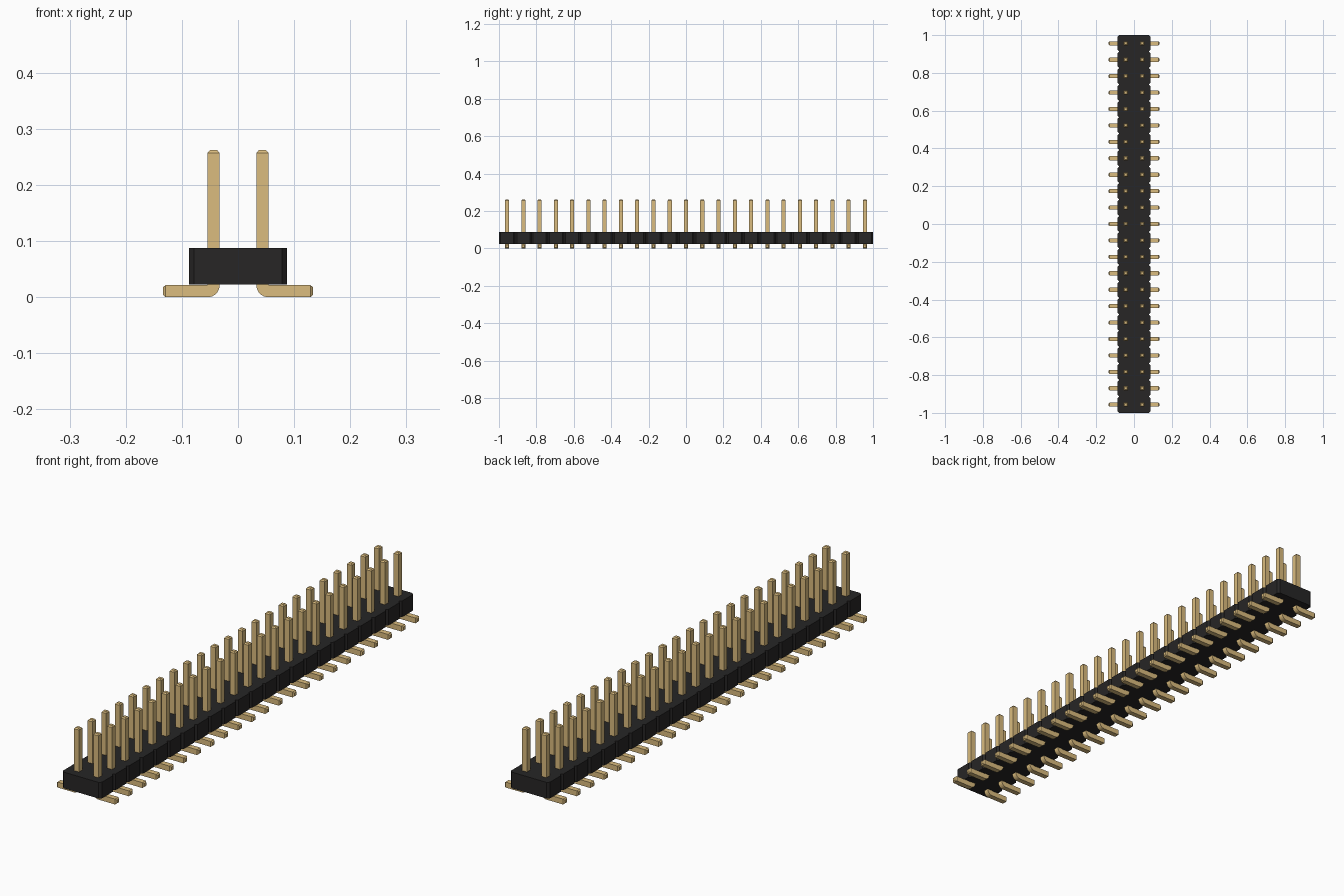
import bpy, bmesh, math
from mathutils import Vector

cube = bpy.data.objects.get("Cube")
if cube:
    bpy.data.objects.remove(cube, do_unlink=True)

COUNT = 23                 # pins per row
PITCH = 2.0 / COUNT
W = PITCH / 4              # pin thickness
CUT = PITCH / 10           # housing corner chamfer
TIP = 0.005                # pin tip chamfer
BODY_Z0, BODY_Z1 = 0.023, 0.088
PIN_TOP, FOOT_END = 0.262, 0.134


def material(name, colour):
    m = bpy.data.materials.new(name)
    m.use_nodes = True
    m.diffuse_color = colour
    m.node_tree.nodes["Principled BSDF"].inputs["Base Color"].default_value = colour
    return m


black = material("black plastic", (0.020, 0.019, 0.019, 1))
gold = material("gold metal", (0.708, 0.504, 0.210, 1))


def prism(outline, direction):
    """Solid made by extruding a closed outline along a direction."""
    bm = bmesh.new()
    face = bm.faces.new([bm.verts.new(p) for p in outline])
    new = bmesh.ops.extrude_face_region(bm, geom=[face])["geom"]
    bmesh.ops.translate(bm, vec=direction,
                        verts=[v for v in new if isinstance(v, bmesh.types.BMVert)])
    bmesh.ops.recalc_face_normals(bm, faces=bm.faces)
    return bm


def to_mesh(bm, name, mat):
    mesh = bpy.data.meshes.new(name)
    bm.to_mesh(mesh)
    bm.free()
    mesh.materials.append(mat)
    return mesh


def place(name, mesh, location=(0, 0, 0)):
    ob = bpy.data.objects.new(name, mesh)
    ob.location = location
    bpy.context.collection.objects.link(ob)
    return ob


# Housing: one chamfered block per pin pair, joined into a notched outline
side = []
for i in range(COUNT):
    y0 = -1 + i * PITCH
    side += [(PITCH - CUT, y0), (PITCH, y0 + CUT), (PITCH, y0 + PITCH - CUT)]
side.append((PITCH - CUT, 1.0))
outline = side + [(-x, y) for x, y in reversed(side)]
bm = prism([(x, y, BODY_Z0) for x, y in outline], (0, 0, BODY_Z1 - BODY_Z0))
place("housing", to_mesh(bm, "housing", black))


# Pin: L-shaped profile with a rounded outer bend and tapered tips
def pin_mesh(name, s):
    inner, outer = PITCH / 2 + W / 2, PITCH / 2 - W / 2
    pts = [(outer, PIN_TOP - TIP)]
    for k in range(9):
        a = math.pi + k * math.pi / 16
        pts.append((inner + W * math.cos(a), W + W * math.sin(a)))
    pts += [(FOOT_END - TIP, 0), (FOOT_END - TIP, W), (inner, W), (inner, PIN_TOP - TIP)]
    bm = prism([(s * x, -W / 2, z) for x, z in pts], (0, W, 0))
    for axis in (Vector((0, 0, 1)), Vector((s, 0, 0))):
        bm.normal_update()
        end = max(bm.faces, key=lambda f: (f.normal.dot(axis) > 0.99)
                  * (10 + f.calc_center_median().dot(axis)))
        centre = end.calc_center_median()
        cap = bmesh.ops.extrude_discrete_faces(bm, faces=[end])["faces"][0]
        for v in cap.verts:
            v.co = centre + (v.co - centre) * 0.6 + axis * TIP
    bmesh.ops.recalc_face_normals(bm, faces=bm.faces)
    return to_mesh(bm, name, gold)


pins = []
for label, s in (("left", 1), ("right", -1)):
    mesh = pin_mesh(label + "_pin", s)
    for i in range(COUNT):
        pins.append(place(f"{label}_pin_{i + 1}", mesh, (0, -1 + (i + 0.5) * PITCH, 0)))

# Smooth only the rounded bends
bpy.ops.object.select_all(action='DESELECT')
for ob in (pins[0], pins[COUNT]):
    ob.select_set(True)
    bpy.context.view_layer.objects.active = ob
bpy.ops.object.shade_smooth_by_angle(angle=math.radians(30))
